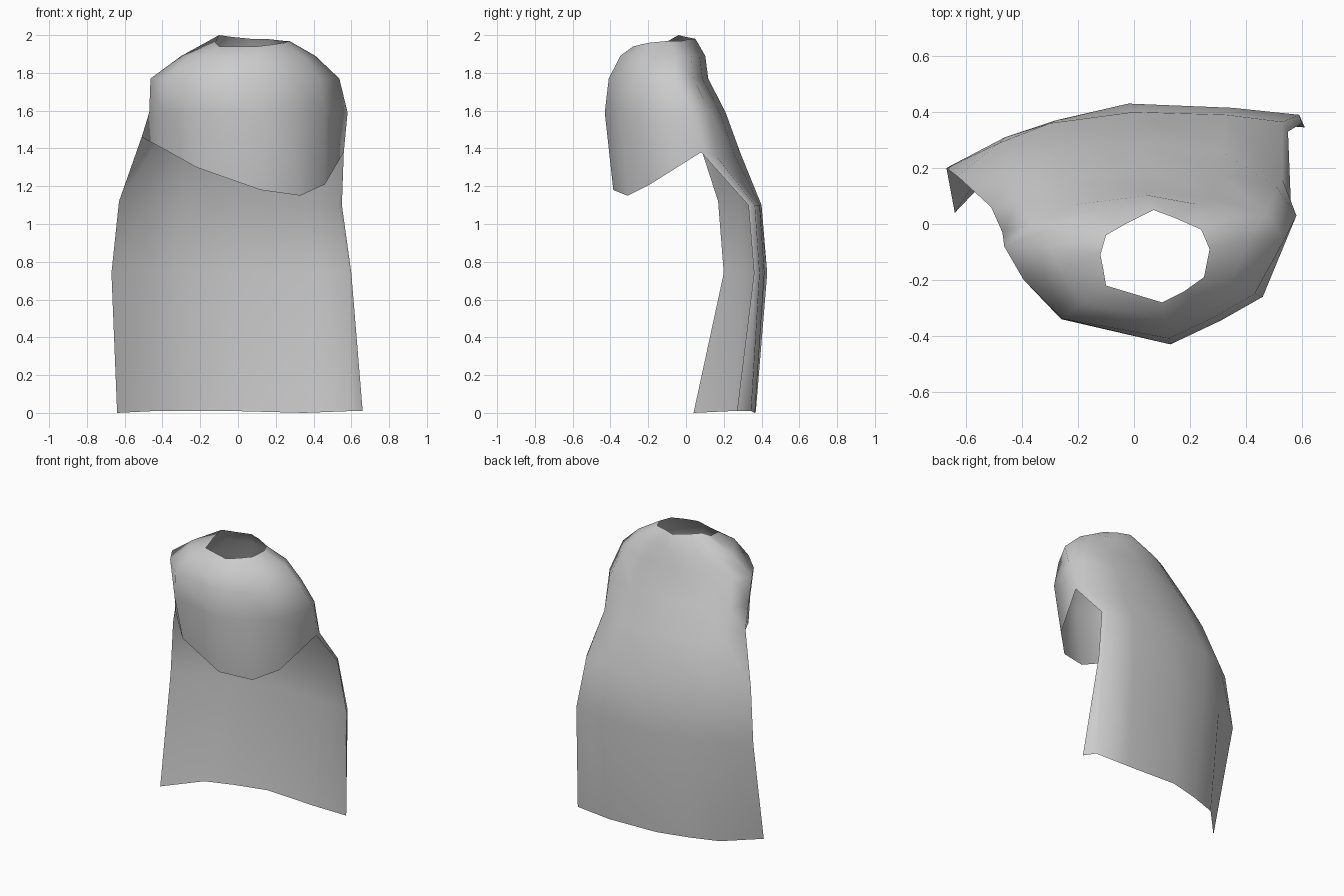
import bpy, bmesh

# Columns run counter-clockwise: front, right side (3), back (6), left side (9)
neck = [(.10, -.28), (.18, -.24), (.25, -.19), (.27, -.09), (.24, -.02), (.15, .02),
        (.07, .05), (-.03, .0), (-.10, -.04), (-.12, -.11), (-.11, -.16), (-.10, -.22)]
neck_z = [1.94, 1.95, 1.96, 1.97, 1.97, 1.98, 1.98, 1.99, 2.0, 1.96, 1.95, 1.94]
chest = [(.13, -.43), (.31, -.345), (.46, -.26), (.58, .03), (.51, .13), (.30, .18),
         (.03, .21), (-.26, .16), (-.41, .09), (-.47, -.03), (-.40, -.15), (-.26, -.34)]

# Shoulder rows blend from the neck opening out to the chest outline;
# the back columns are drawn in under the collar, the left front is fuller
rows = []
for t, z, back in ((0, None, 0), (.45, 1.89, -.02), (.86, 1.77, -.07), (1, 1.59, 0)):
    row = []
    for i, (n, c, nz) in enumerate(zip(neck, chest, neck_z)):
        k = min(1, t * 1.14) if i >= 9 else t
        dy = back if 3 <= i <= 8 else back * .7 if i >= 9 and i < 11 else 0
        row.append((n[0] + (c[0] - n[0]) * k, n[1] + (c[1] - n[1]) * k + dy, z or nz))
    rows.append(row)

# Slanted front hem, continuing round the back above the arm slits
hem = [(.12, -.385, 1.18), (.33, -.31, 1.15), (.46, -.19, 1.21), (.56, .08, 1.38),
       (.53, .16, 1.36), (.31, .26, 1.36), (.02, .29, 1.37), (-.27, .25, 1.38),
       (-.43, .18, 1.42), (-.51, .06, 1.46), (-.38, -.16, 1.39), (-.22, -.31, 1.30)]
rows.append(hem)

# Back drape rows from the right edge (column 3) to the left edge (column 9)
drape = [
    [(.55, .33, 1.10), (.53, .365, 1.10), (.33, .39, 1.10), (0, .40, 1.10),
     (-.30, .36, 1.10), (-.48, .29, 1.11), (-.63, .17, 1.12)],
    [(.60, .36, .74), (.59, .39, .74), (.35, .415, .74), (-.02, .43, .74),
     (-.28, .37, .74), (-.46, .31, .75), (-.67, .20, .74)],
    [(.66, .27, .01), (.61, .345, .01), (.35, .365, 0), (-.03, .37, .01),
     (-.25, .315, .01), (-.44, .25, .01), (-.64, .04, 0)],
]

bm = bmesh.new()
grid = [[bm.verts.new(p) for p in r] for r in rows]

# Closed mantle over shoulders and chest
for a, b in zip(grid, grid[1:]):
    for i in range(12):
        j = (i + 1) % 12
        bm.faces.new((a[i], b[i], b[j], a[j]))

# Open cape hanging from the back of the mantle
sheet = [grid[-1][3:10]] + [[bm.verts.new(p) for p in r] for r in drape]
for a, b in zip(sheet, sheet[1:]):
    for i in range(6):
        bm.faces.new((a[i], b[i], b[i + 1], a[i + 1]))

mesh = bpy.data.meshes.new("cape")
bm.to_mesh(mesh)
bm.free()
cape = bpy.data.objects.new("cape", mesh)
bpy.context.collection.objects.link(cape)
for p in mesh.polygons:
    p.use_smooth = True
